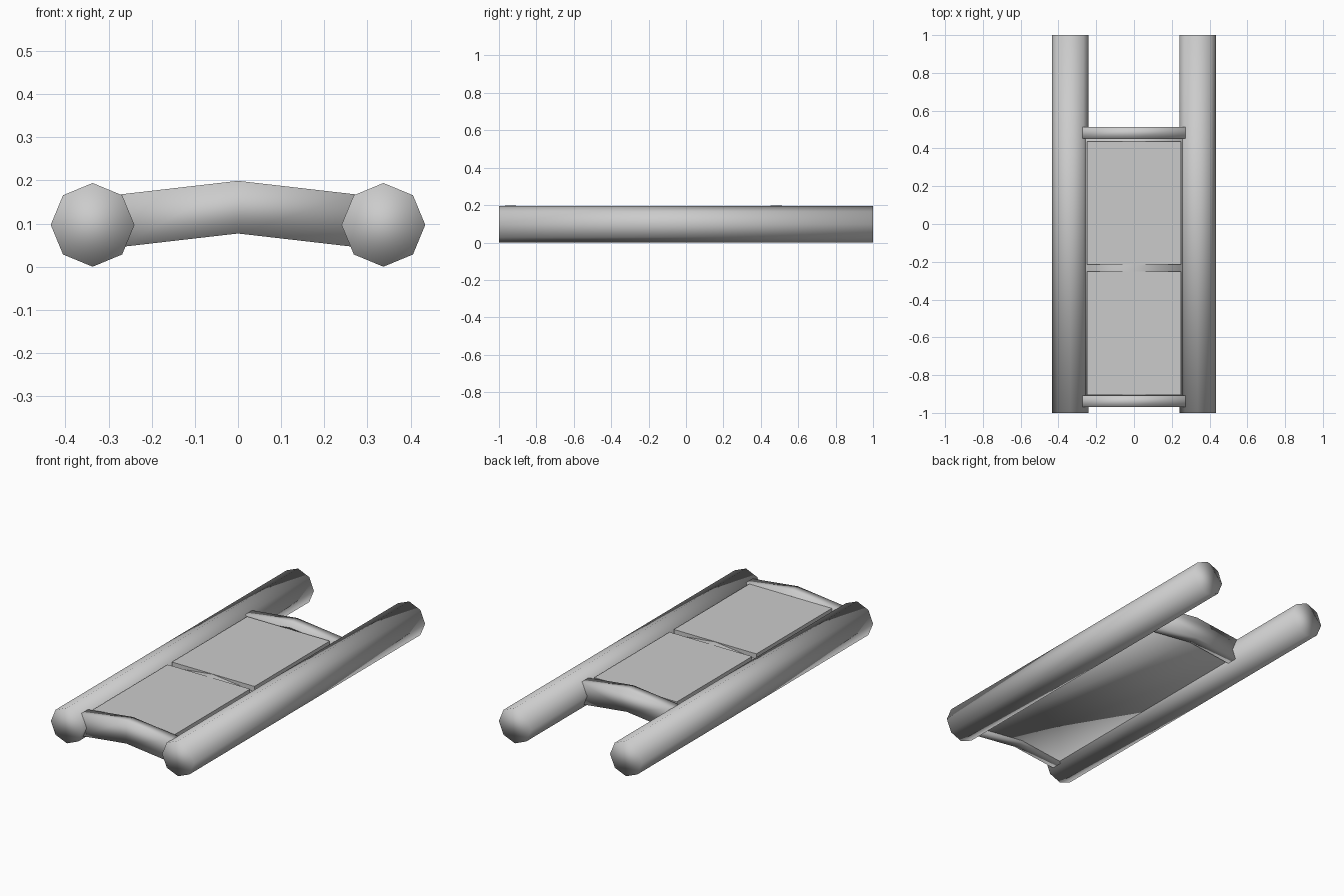
import bpy, bmesh, math

if "Cube" in bpy.data.objects:
    bpy.data.objects.remove(bpy.data.objects["Cube"])

SLOPE = 0.115  # fall of the shallow roof-like bend per unit of x


def finish(bm, name, smooth):
    bmesh.ops.recalc_face_normals(bm, faces=bm.faces)
    for f in bm.faces:
        f.smooth = smooth
    mesh = bpy.data.meshes.new(name)
    bm.to_mesh(mesh)
    bm.free()
    obj = bpy.data.objects.new(name, mesh)
    bpy.context.collection.objects.link(obj)
    return obj


def extrude_y(name, profile, y0, y1, smooth=False):
    """Sweep a closed (x, z) profile along y and cap both ends."""
    bm = bmesh.new()
    a = [bm.verts.new((x, y0, z)) for x, z in profile]
    b = [bm.verts.new((x, y1, z)) for x, z in profile]
    n = len(profile)
    for i in range(n):
        j = (i + 1) % n
        bm.faces.new((a[i], a[j], b[j], b[i]))
    bm.faces.new(a)
    bm.faces.new(b[::-1])
    return finish(bm, name, smooth)


def bent_profile(half, top, bottom):
    drop = SLOPE * half
    return [(-half, top - drop), (0, top), (half, top - drop),
            (half, bottom - drop), (0, bottom), (-half, bottom - drop)]


# Eight-sided side floats, smooth shaded right over the flat ends
for side, x in (("left", -0.337), ("right", 0.337)):
    ring = [(x + 0.097 * math.cos(i * math.pi / 4),
             0.097 + 0.097 * math.sin(i * math.pi / 4)) for i in range(8)]
    extrude_y(side + "_float", ring, -1, 1, True)

# Bent cross beams joining the floats
for name, y in (("front_beam", -0.938), ("rear_beam", 0.483)):
    extrude_y(name, bent_profile(0.275, 0.199, 0.077), y - 0.03, y + 0.03, True)

# Thick bent deck body between the beams, its ridge just meeting the panels
extrude_y("deck", bent_profile(0.262, 0.168, 0.088), -0.92, 0.465, True)

# Two flat deck panels separated by a narrow groove
for name, y0, y1 in (("front_panel", -0.905, -0.252),
                     ("rear_panel", -0.215, 0.437)):
    extrude_y(name, [(-0.25, 0.169), (0.25, 0.169),
                     (0.25, 0.125), (-0.25, 0.125)], y0, y1)
